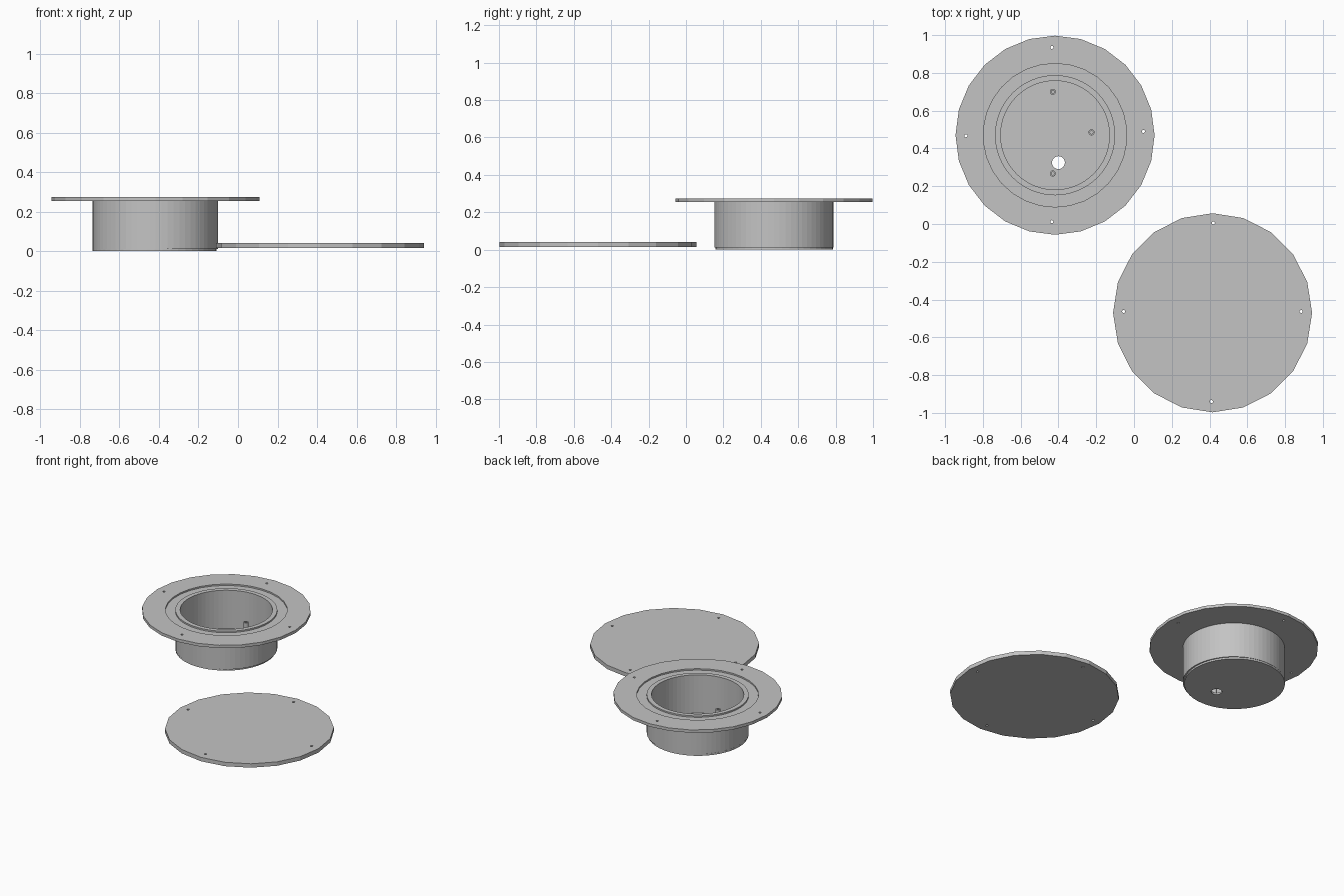
import bpy
import bmesh

default = bpy.data.objects.get("Cube")
if default:
    bpy.data.objects.remove(default, do_unlink=True)

# Single plain grey finish
grey = bpy.data.materials.new("plain_grey")
grey.use_nodes = True
colour = (0.55, 0.55, 0.55, 1)
grey.diffuse_color = colour
grey.node_tree.nodes["Principled BSDF"].inputs["Base Color"].default_value = colour


def cylinder(name, centre, radius, low, high, sides):
    """Upright cylinder between two heights."""
    bpy.ops.mesh.primitive_cylinder_add(
        vertices=sides, radius=radius, depth=high - low,
        location=(centre[0], centre[1], (low + high) / 2))
    obj = bpy.context.object
    obj.name = name
    obj.data.name = name
    obj.data.materials.append(grey)
    return obj


def drill(target, centre, radius, low, high, sides=16):
    """Cut a round hole or recess and discard the cutter."""
    cutter = cylinder("cutter", centre, radius, low, high, sides)
    cutter.hide_render = True
    cut = target.modifiers.new("cut", "BOOLEAN")
    cut.operation = "DIFFERENCE"
    cut.solver = "EXACT"
    cut.object = cutter
    bpy.context.view_layer.objects.active = target
    bpy.ops.object.modifier_apply(modifier=cut.name)
    bpy.data.objects.remove(cutter, do_unlink=True)


BOWL = (-0.418, 0.47)
LID = (0.416, -0.47)
RIM = 0.527
TOP = 0.275
FLOOR = 0.012

# Flange with a seal groove around the wall
flange = cylinder("flange", BOWL, RIM, 0.255, TOP, 24)
drill(flange, BOWL, 0.305, 0.2, 0.3, 64)
drill(flange, BOWL, 0.38, 0.265, 0.3, 30)
for spot in [(-0.435, 0.935), (0.05, 0.49), (-0.435, 0.012), (-0.89, 0.467)]:
    drill(flange, spot, 0.008, 0.2, 0.3)

# Round wall
wall = cylinder("wall", BOWL, 0.318, FLOOR, TOP, 64)
drill(wall, BOWL, 0.288, -0.1, 0.4, 64)

# Floor with its cable hole
floor = cylinder("floor", (-0.423, 0.472), 0.314, 0, FLOOR, 48)
drill(floor, (-0.4, 0.325), 0.034, -0.1, 0.1, 24)

# Hollow mounting posts
for spot in [(-0.43, 0.7), (-0.225, 0.485), (-0.43, 0.267)]:
    post = cylinder("mounting_post", spot, 0.016, FLOOR, 0.1, 16)
    drill(post, spot, 0.008, 0.04, 0.2)

# Separate lid with matching screw holes
lid = cylinder("lid", LID, RIM, 0.015, 0.042, 20)
for spot in [(0.42, 0.005), (0.885, -0.463), (0.41, -0.94), (-0.055, -0.463)]:
    drill(lid, spot, 0.008, -0.1, 0.1)
